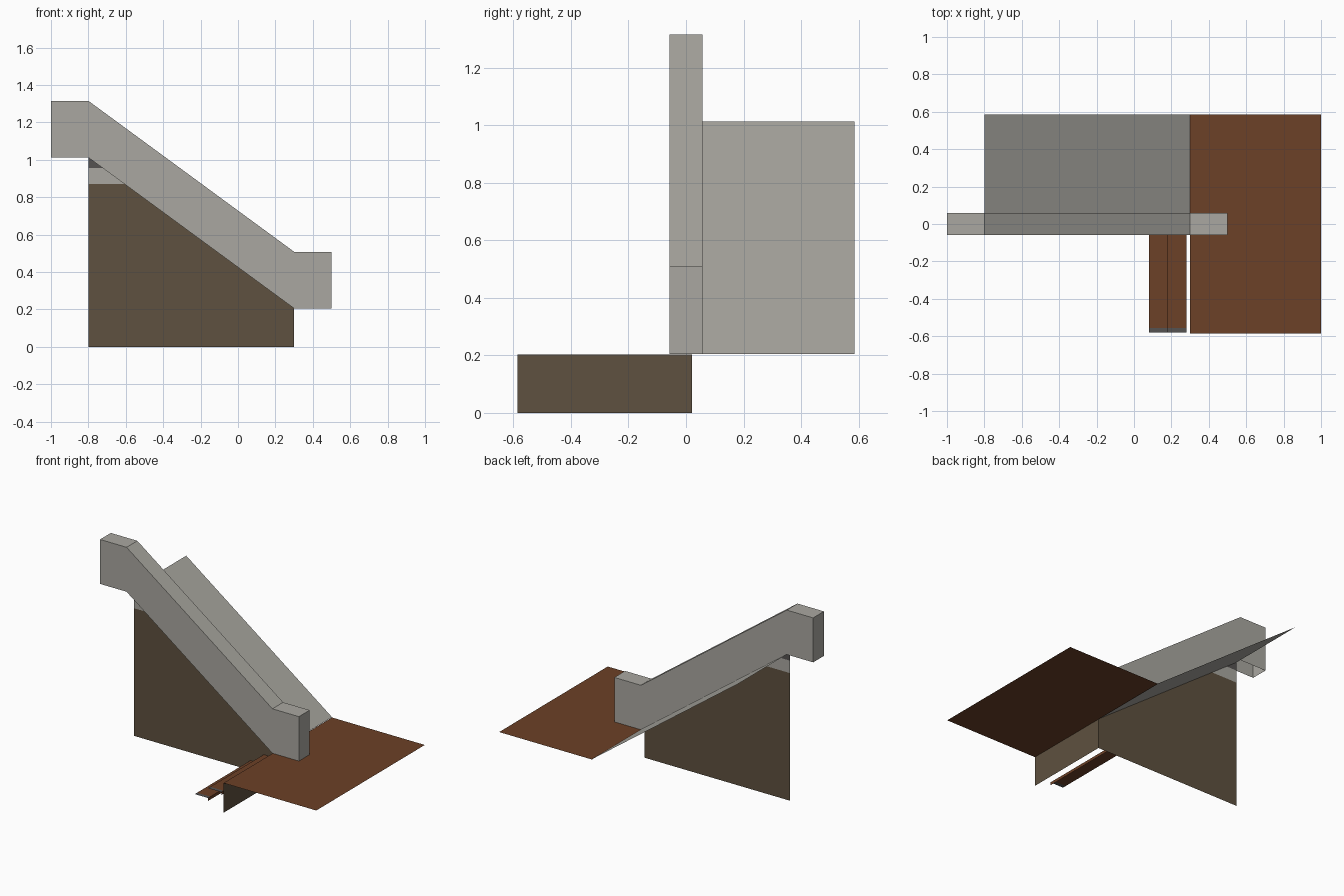
import bpy

if "Cube" in bpy.data.objects:
    bpy.data.objects.remove(bpy.data.objects["Cube"])


def material(name, r, g, b):
    m = bpy.data.materials.new(name)
    m.diffuse_color = (r, g, b, 1)
    m.use_nodes = True
    m.node_tree.nodes["Principled BSDF"].inputs["Base Color"].default_value = m.diffuse_color
    return m


STONE = material("pale_stone", 0.40, 0.39, 0.355)
WOOD = material("brown_wood", 0.15, 0.052, 0.02)
EARTH = material("dark_earth", 0.112, 0.082, 0.050)
SLATE = material("dark_slate", 0.09, 0.085, 0.082)


def sheet(name, polys, mats):
    """One object from a few flat polygons, each with its own material index."""
    verts, faces = [], []
    for poly, _ in polys:
        faces.append(range(len(verts), len(verts) + len(poly)))
        verts += poly
    me = bpy.data.meshes.new(name)
    me.from_pydata(verts, [], [list(f) for f in faces])
    for m in mats:
        me.materials.append(m)
    for p, (_, idx) in zip(me.polygons, polys):
        p.material_index = idx
    ob = bpy.data.objects.new(name, me)
    bpy.context.collection.objects.link(ob)
    return ob


X0, X1, Z0, Z1 = -0.8, 0.3, 0.205, 1.012   # slope start and end
Y = 0.585                                  # half depth
R = 0.058                                  # half rail thickness


def slope_x(z):
    return X0 + (Z1 - z) / (Z1 - Z0) * (X1 - X0)


# stone rail: stepped profile extruded in y, open underneath
top = [(-1, Z1 + 0.303), (X0, Z1 + 0.303), (X1, Z0 + 0.303), (0.5, Z0 + 0.303)]
low = [(x, z - 0.303) for x, z in top]
rail = []
for i in range(3):
    a, b, c, d = top[i], top[i + 1], low[i + 1], low[i]
    rail.append(([(p[0], -R, p[1]) for p in (d, c, b, a)], 0))
    rail.append(([(p[0], R, p[1]) for p in (a, b, c, d)], 0))
    rail.append(([(a[0], -R, a[1]), (b[0], -R, b[1]), (b[0], R, b[1]), (a[0], R, a[1])], 0))
for k, s in ((0, 1), (3, -1)):
    t, l = top[k], low[k]
    rail.append(([(t[0], -R * s, t[1]), (t[0], R * s, t[1]),
                  (l[0], R * s, l[1]), (l[0], -R * s, l[1])], 0))
sheet("stone_rail", rail, [STONE])

# sloping stone ramp beside and below the rail
sheet("ramp", [([(X0, -R, Z1), (X1, -R, Z0), (X1, Y, Z0), (X0, Y, Z1)], 0)], [STONE])

# wooden landing
sheet("landing", [([(X1, -Y, 0.203), (1, -Y, 0.203), (1, Y, 0.203), (X1, Y, 0.203)], 0)], [WOOD])

# side wall under the slope, banded by height
W = 0.02
za, zb = 0.87, 0.955
xa, xb = slope_x(za), slope_x(zb)
sheet("side_wall", [
    ([(X0, W, 0), (X1, W, 0), (X1, W, Z0), (xa, W, za), (X0, W, za)], 0),
    ([(X0, W, za), (xa, W, za), (xb, W, zb), (X0, W, zb)], 1),
    ([(X0, W, zb), (xb, W, zb), (X0, W, Z1)], 2)], [EARTH, STONE, SLATE])

# wall below the landing edge
sheet("landing_wall", [([(X1, -Y, 0), (X1, W, 0), (X1, W, 0.203), (X1, -Y, 0.203)], 0)], [EARTH])

# two thin treads with slate ends and small lips
for i in range(2):
    x, z = 0.08 + 0.1 * i, 0.067 * (i + 1)
    polys = []
    for ya, yb, idx in ((-0.58, -0.555, 1), (-0.555, W, 0)):
        polys.append(([(x, ya, z), (x + 0.1, ya, z), (x + 0.1, yb, z), (x, yb, z)], idx))
    e = x + 0.1
    polys.append(([(e, -0.58, z - 0.02), (e, W, z - 0.02), (e, W, z), (e, -0.58, z)], 0))
    sheet("tread_%d" % (i + 1), polys, [WOOD, SLATE])
